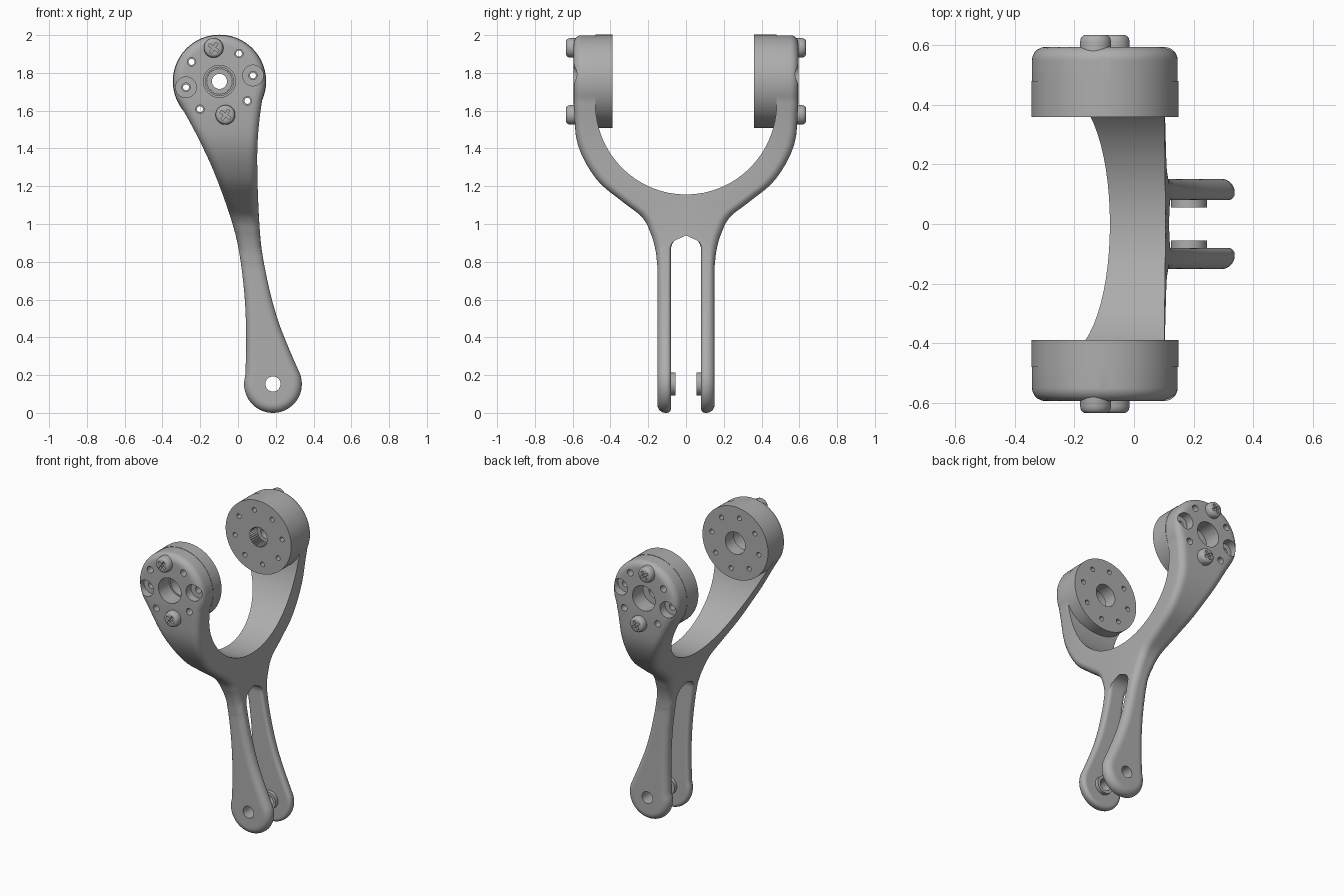
import bpy, bmesh, math
from mathutils import Matrix, Vector

if "Cube" in bpy.data.objects:
    bpy.data.objects.remove(bpy.data.objects["Cube"], do_unlink=True)

grey = bpy.data.materials.new("satin grey")
grey.use_nodes = True
grey.diffuse_color = (0.42, 0.42, 0.42, 1)
grey.node_tree.nodes["Principled BSDF"].inputs["Base Color"].default_value = (0.42, 0.42, 0.42, 1)

HUB_X, HUB_Z, HUB_R = -0.098, 1.755, 0.245      # round head of each arm
TIP_X, TIP_Z, TIP_R = 0.185, 0.153, 0.153       # round end of each leg
IN_Y, OUT_Y = 0.48, 0.595                       # arm inner and outer faces
U_Z = 1.64                                      # centre of the U opening


def make(name, bm):
    bmesh.ops.recalc_face_normals(bm, faces=bm.faces)
    mesh = bpy.data.meshes.new(name)
    bm.to_mesh(mesh)
    bm.free()
    ob = bpy.data.objects.new(name, mesh)
    bpy.context.collection.objects.link(ob)
    mesh.materials.append(grey)
    return ob


def lathe(bm, profile, cx, cz, side=1, seg=48, closed=False):
    """Turn (radius, y, tooth depth) points about an axis parallel to y."""
    rings = []
    for r, y, *tooth in profile:
        ring = []
        for i in range(seg):
            a = math.tau * i / seg
            rr = r - (tooth[0] * (i % 2) if tooth else 0)
            ring.append(bm.verts.new((cx + rr * math.cos(a), side * y, cz + rr * math.sin(a))))
        rings.append(ring)
    pairs = list(zip(rings, rings[1:]))
    if closed:
        pairs.append((rings[-1], rings[0]))
    else:
        bm.faces.new(rings[0])
        bm.faces.new(rings[-1])
    for p, q in pairs:
        for i in range(seg):
            j = (i + 1) % seg
            bm.faces.new((p[i], p[j], q[j], q[i]))


def cut(ob, bm):
    """Subtract a cutter mesh and bake the result."""
    cutter = make("cutter", bm)
    cutter.hide_render = True
    mod = ob.modifiers.new("cut", "BOOLEAN")
    mod.operation, mod.solver, mod.object = "DIFFERENCE", "EXACT", cutter
    deps = bpy.context.evaluated_depsgraph_get()
    mesh = bpy.data.meshes.new_from_object(ob.evaluated_get(deps))
    ob.modifiers.clear()
    ob.data = mesh
    bpy.data.objects.remove(cutter, do_unlink=True)


def spline(keys, t):
    """Smooth curve through (t, values...) keys."""
    n = len(keys)
    i = max(0, min(n - 2, sum(k[0] <= t for k in keys) - 1))

    def slope(j):
        a, b = keys[max(j - 1, 0)], keys[min(j + 1, n - 1)]
        return (Vector(b[1:]) - Vector(a[1:])) / (b[0] - a[0])
    p, q = keys[i], keys[i + 1]
    h = q[0] - p[0]
    u = (t - p[0]) / h
    return (Vector(p[1:]) * (2*u**3 - 3*u*u + 1) + slope(i) * h * (u**3 - 2*u*u + u)
            + Vector(q[1:]) * (3*u*u - 2*u**3) + slope(i + 1) * h * (u**3 - u*u))


# Front silhouette: height, left edge, right edge between the two round ends
EDGES = [(0.2, 0.039, 0.331), (0.34, 0.043, 0.270), (0.48, 0.042, 0.215), (0.65, 0.032, 0.167),
         (0.86, 0.005, 0.126), (1.0, -0.028, 0.113), (1.14, -0.075, 0.106), (1.3, -0.137, 0.102),
         (1.42, -0.193, 0.103), (1.54, -0.255, 0.112), (1.66, -0.324, 0.128)]
# Outer side curve from arm to leg: step, y, z
OUTER = [(0, OUT_Y, U_Z), (0.25, 0.573, 1.42), (0.5, 0.475, 1.238), (0.75, 0.345, 1.125),
         (1, 0.238, 1.042), (1.5, 0.187, 0.95), (2, 0.163, 0.87), (3, 0.152, 0.78)]


def round_end(z):
    if z >= EDGES[-1][0]:
        return HUB_X, HUB_Z, HUB_R
    if z <= EDGES[0][0]:
        return TIP_X, TIP_Z, TIP_R


def span(z):
    end = round_end(z)
    if end:
        w = math.sqrt(max(end[2]**2 - (z - end[1])**2, 1e-8))
        return end[0] - w, end[0] + w
    return tuple(spline(EDGES, z))


def edge_distance(x, z):
    end = round_end(z)
    if end:
        return max(0, end[2] - math.hypot(x - end[0], z - end[1]))
    (l, r), (l2, r2) = span(z), span(z + 0.004)
    return max(0, min((x - l) / math.hypot(1, (l2 - l) / 0.004),
                      (r - x) / math.hypot(1, (r2 - r) / 0.004)))


def fillet(d, r):
    return 0 if d >= r or r <= 0 else r - math.sqrt(r * r - (r - d)**2)


# Stations along one arm and leg: outer point, inner point, inner fillet
stations = []
a_end = math.acos((U_Z - HUB_Z) / HUB_R)
for i in range(26):
    z = HUB_Z + HUB_R * math.cos(0.08 + (a_end - 0.08) * i / 26)
    stations.append(((OUT_Y, z), (IN_Y, z), 0))
for i in range(49):
    s = i / 16
    if s <= 1:
        a = s * math.pi / 2
        inner = (IN_Y * math.cos(a) if s < 1 else 0, U_Z - 0.484 * math.sin(a))
    elif s <= 2:
        inner = (0, 1.156 + (0.94 - 1.156) * (s - 1))
    else:
        a = (s - 2) * math.pi / 2
        inner = (0.08 * math.sin(a), 0.86 + 0.08 * math.cos(a))
    stations.append((tuple(spline(OUTER, s)), inner, 0.022 * min(1, max(0, 2 * (s - 2)))))
for i in range(1, 15):
    t = i / 15
    stations.append(((0.152, 0.78 + (0.3 - 0.78) * t), (0.08, 0.86 + (0.3 - 0.86) * t), 0.022))
for i in range(31):
    z = TIP_Z + TIP_R * math.cos(0.28 + (math.pi - 0.36) * i / 30)
    stations.append(((0.152, z), (0.08, z), 0.022))

# Forked yoke: skin the stations, then mirror
bm = bmesh.new()
N = 24
rings = []
for out, inn, inner_r in stations:
    out, inn = Vector(out), Vector(inn)
    ring = []
    for base, other, r, order in ((out, inn, 0.045, range(N + 1)),
                                  (inn, out, inner_r, range(N, -1, -1))):
        direction = (other - base).normalized()
        for k in order:
            u = (1 - math.cos(math.pi * k / N)) / 2
            l, rt = span(base.y)
            d = 0 if k in (0, N) else edge_distance(l + (rt - l) * u, base.y)
            p = base + direction * fillet(d, r)
            l, rt = span(p.y)
            ring.append(bm.verts.new((l + (rt - l) * u, p.x, p.y)))
    rings.append(ring)
size = 2 * N + 2
for p, q in zip(rings, rings[1:]):
    for i in range(size):
        j = (i + 1) % size
        quad = (p[i], p[j], q[j], q[i])
        if any(abs(v.co.y) > 1e-6 for v in quad):
            bm.faces.new(quad)
bm.faces.new(rings[0])
bm.faces.new(rings[-1])
copy = bmesh.ops.duplicate(bm, geom=bm.verts[:] + bm.edges[:] + bm.faces[:])["geom"]
bmesh.ops.scale(bm, vec=(1, -1, 1), verts=[g for g in copy if isinstance(g, bmesh.types.BMVert)])
bmesh.ops.remove_doubles(bm, verts=bm.verts, dist=1e-6)
yoke = make("forked_yoke", bm)


def bolt_circle(k):
    a = math.radians(10 + 45 * k)
    return HUB_X + 0.18 * math.cos(a), HUB_Z + 0.18 * math.sin(a)


# Arm bores, counterbores, small holes and the leg pivot hole
bm = bmesh.new()
lathe(bm, [(0.04, -0.3), (0.04, 0.3)], TIP_X, TIP_Z)
for side in (1, -1):
    lathe(bm, [(0.085, 0.4), (0.085, 0.7)], HUB_X, HUB_Z, side)
    for k in (0, 1, 3, 4, 5, 7):
        profile = [(0.022, 0.4), (0.022, 0.7)]
        if k % 4 == 0:
            profile = [(0.022, 0.4), (0.022, 0.54), (0.055, 0.54), (0.055, 0.7)]
        lathe(bm, profile, *bolt_circle(k), side, 32)
cut(yoke, bm)
parts = [yoke]

for side, label in ((1, "back"), (-1, "front")):
    # Round mounting disc inside each arm
    bm = bmesh.new()
    lathe(bm, [(0.247, 0.36 if side > 0 else 0.39), (0.247, IN_Y)], HUB_X, HUB_Z, side, 96)
    disc = make(label + "_disc", bm)
    bm = bmesh.new()
    if side > 0:
        bore = [(0.07, 0.3, 0.008), (0.07, 0.44, 0.008), (0.04, 0.44), (0.04, 0.6)]
    else:
        bore = [(0.075, 0.3), (0.075, 0.6)]
    lathe(bm, bore, HUB_X, HUB_Z, side, 64)
    for k in range(8):
        lathe(bm, [(0.016, 0.3), (0.016, 0.6)], *bolt_circle(k), side, 24)
    cut(disc, bm)
    parts.append(disc)

    # Spacer ring inside each leg
    bm = bmesh.new()
    lathe(bm, [(0.04, 0.055), (0.06, 0.055), (0.06, 0.085), (0.04, 0.085)],
          TIP_X, TIP_Z, side, 48, True)
    parts.append(make(label + "_spacer", bm))

    # Cross-head screws
    for k, place in ((2, "upper"), (6, "lower")):
        x, z = bolt_circle(k)
        bm = bmesh.new()
        lathe(bm, [(0.052, 0.545), (0.052, 0.612), (0.049, 0.625), (0.043, 0.632), (0.036, 0.635)],
              x, z, side)
        screw = make(label + "_" + place + "_screw", bm)
        for turn in (35, 125):
            bm = bmesh.new()
            bmesh.ops.create_cube(bm, size=1, matrix=Matrix.Translation((x, side * 0.635, z))
                                  @ Matrix.Rotation(math.radians(turn), 4, "Y")
                                  @ Matrix.Diagonal((0.062, 0.05, 0.014, 1)))
            cut(screw, bm)
        parts.append(screw)

bpy.ops.object.select_all(action="DESELECT")
for ob in parts:
    ob.select_set(True)
bpy.context.view_layer.objects.active = yoke
bpy.ops.object.shade_smooth_by_angle(angle=math.radians(32))
